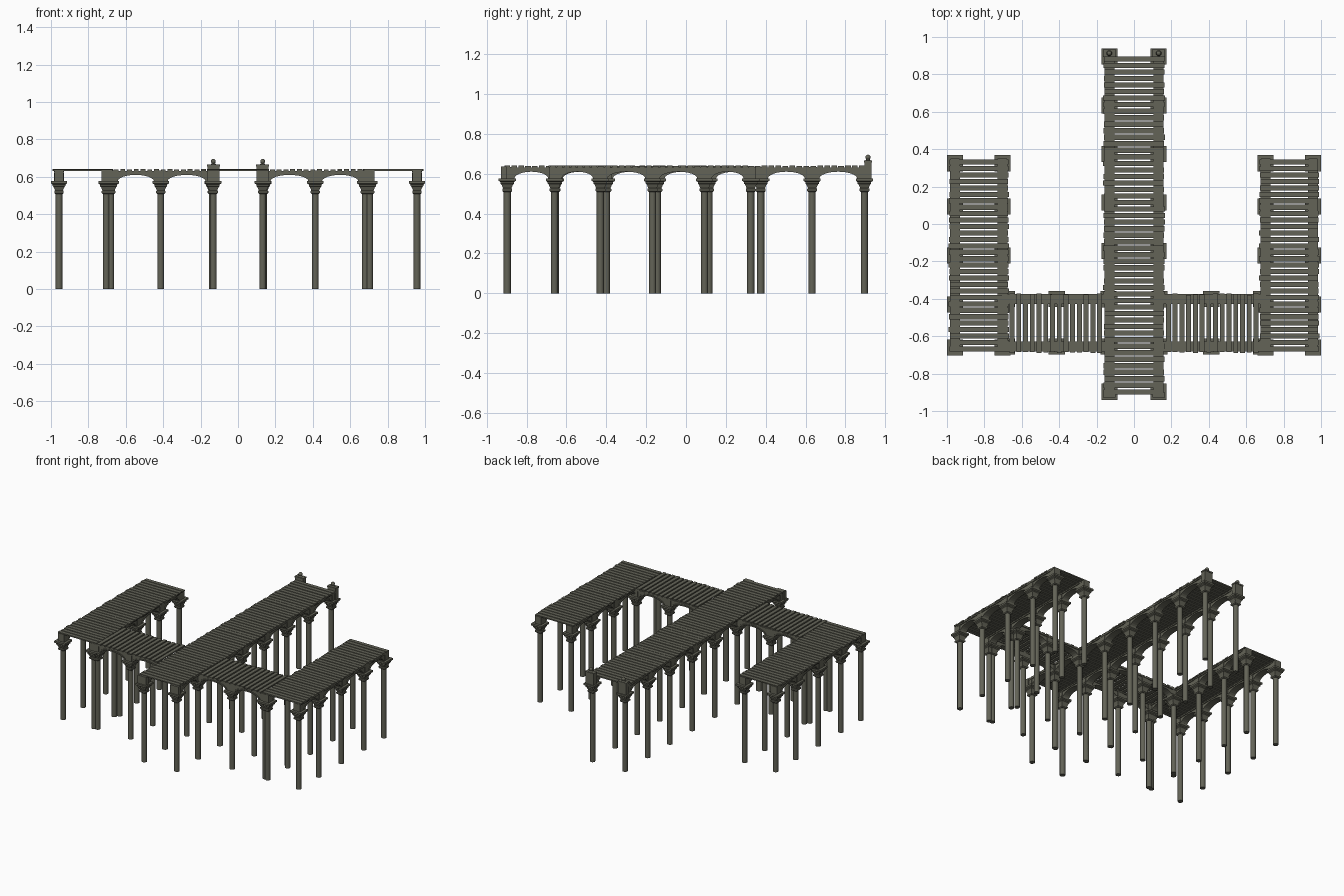
import bpy, bmesh, math, random
from mathutils import Vector

if "Cube" in bpy.data.objects:
    bpy.data.objects.remove(bpy.data.objects["Cube"])
random.seed(4)

mat = bpy.data.materials.new("weathered grey stone")
mat.diffuse_color = (0.125, 0.125, 0.095, 1)
mat.use_nodes = True
mat.node_tree.nodes["Principled BSDF"].inputs["Base Color"].default_value = mat.diffuse_color


def finish(name, bm, smooth=False):
    bmesh.ops.recalc_face_normals(bm, faces=bm.faces)
    me = bpy.data.meshes.new(name)
    bm.to_mesh(me)
    bm.free()
    me.materials.append(mat)
    ob = bpy.data.objects.new(name, me)
    bpy.context.collection.objects.link(ob)
    if smooth:
        bpy.context.view_layer.objects.active = ob
        ob.select_set(True)
        bpy.ops.object.shade_smooth_by_angle(angle=math.radians(40))
        ob.select_set(False)
    return ob


def box(bm, x0, x1, y0, y1, z0, z1):
    r = bmesh.ops.create_cube(bm, size=1)
    for v in r["verts"]:
        v.co = Vector(((x0 + x1) / 2 + v.co.x * (x1 - x0),
                       (y0 + y1) / 2 + v.co.y * (y1 - y0),
                       (z0 + z1) / 2 + v.co.z * (z1 - z0)))


def lathe(bm, x, y, prof, n):
    """Stack of n-sided rings; for n = 4 the radius is the half width."""
    k = math.sqrt(2) if n == 4 else 1
    rings = [[bm.verts.new((x + k * r * math.cos(2 * math.pi * (i + .5) / n),
                            y + k * r * math.sin(2 * math.pi * (i + .5) / n), z))
              for i in range(n)] for r, z in prof]
    for a, b in zip(rings, rings[1:]):
        for i in range(n):
            bm.faces.new((a[i], a[(i + 1) % n], b[(i + 1) % n], b[i]))
    bm.faces.new(rings[0][::-1])
    bm.faces.new(rings[-1])


def strip(bm, low, high, place, half):
    """Solid between a lower and an upper line, extruded to +-half."""
    rows = [[bm.verts.new(place(t, s * half, z)) for (t, z), s in
             ((l, -1), (h, -1), (h, 1), (l, 1))] for l, h in zip(low, high)]
    for a, b in zip(rows, rows[1:]):
        for i in range(4):
            bm.faces.new((a[i], a[(i + 1) % 4], b[(i + 1) % 4], b[i]))
    bm.faces.new(rows[0])
    bm.faces.new(rows[-1][::-1])


CAPITAL = [(.019, .508), (.025, .514), (.025, .524), (.021, .527), (.029, .546),
           (.034, .550), (.034, .558), (.043, .564), (.043, .577)]


def columns(name, pts):
    shaft, cap = bmesh.new(), bmesh.new()
    for x, y in pts:
        lathe(shaft, x, y, [(.0185, 0), (.0185, .512)], 12)
        lathe(cap, x, y, CAPITAL, 4)
        box(cap, x - .025, x + .025, y - .025, y + .025, .575, .633)  # pier block
    finish(name + "_shafts", shaft, True)
    finish(name + "_capitals", cap)


def arcade(name, stops, cross, along_y):
    """Row of arches between the column positions in stops."""
    bm = bmesh.new()

    def place(t, s, z):
        return (cross + s, t, z) if along_y else (t, cross + s, z)
    for a, b in zip(stops, stops[1:]):
        mid, r, n = (a + b) / 2, (b - a) / 2 - .036, 12
        ang = [math.pi * (1 - i / n) for i in range(n + 1)]
        arc = [(mid + r * math.cos(t), .575 + .035 * math.sin(t)) for t in ang]
        outer = [(mid + (r + .010) * math.cos(t), .575 + .044 * math.sin(t)) for t in ang]
        low = [(a, .575)] + arc + [(b, .575)]
        strip(bm, low, [(t, .630) for t, z in low], place, .021)    # spandrel wall
        strip(bm, arc, outer, place, .026)                          # arch moulding
        top = [(a, .622), (b, .622)]
        strip(bm, top, [(t, .632) for t, z in top], place, .027)    # top band
    finish(name, bm)


def deck(name, t0, t1, c0, c1, along_y, gap):
    """Planks laid across the walkway with slightly uneven ends."""
    bm = bmesh.new()
    n = round((t1 - t0) / .035)
    p = (t1 - t0) / n
    for i in range(n):
        a, b = t0 + i * p + gap / 2, t0 + (i + 1) * p - gap / 2
        l, h = c0 + random.uniform(-.004, .004), c1 + random.uniform(-.004, .004)
        z = .640 + random.uniform(-.001, .001)
        if along_y:
            box(bm, l, h, a, b, .631, z)
        else:
            box(bm, a, b, l, h, .631, z)
    finish(name, bm)


# central walkway
mid_y = [-.897, -.655, -.403, -.144, .115, .375, .633, .895]
columns("central_column", [(s * .132, y) for s in (-1, 1) for y in mid_y])
for s in (-1, 1):
    arcade("central_arcade", mid_y, s * .132, True)
deck("central_deck", -.915, .90, -.161, .161, True, .007)

# side walkways and the links joining them to the centre
side_y = [-.66, -.43, -.168, .093, .325]
for s, nm in ((-1, "left"), (1, "right")):
    columns(nm + "_column", [(s * x, y) for x in (.957, .704) for y in side_y])
    for x in (.957, .704):
        arcade(nm + "_arcade", side_y, s * x, True)
    xs = sorted((s * .987, s * .672))
    deck(nm + "_deck", -.685, .348, xs[0], xs[1], True, .007)

    link_x = sorted((s * .68, s * .413, s * .137))
    columns(nm + "_link_column", [(x, y) for x in link_x for y in (-.40, -.655)])
    for y in (-.40, -.655):
        arcade(nm + "_link_arcade", link_x, y, False)
    xs = sorted((s * .67, s * .166))
    deck(nm + "_link_deck", xs[0], xs[1], -.687, -.375, False, .010)

# end blocks at the front, posts with ball finials at the back
blocks, posts, balls = bmesh.new(), bmesh.new(), bmesh.new()
for s in (-1, 1):
    x = s * .132
    box(blocks, x - .034, x + .034, -.928, -.90, .575, .636)
    box(posts, x - .032, x + .032, .896, .930, .575, .660)
    box(posts, x - .035, x + .035, .893, .933, .655, .665)
    lathe(posts, x, .913, [(.016, .665), (.008, .674)], 8)
    lathe(balls, x, .913, [(.0135 * math.sin(math.pi * (i + .2) / 8.4),
                            .682 - .0135 * math.cos(math.pi * (i + .2) / 8.4))
                           for i in range(9)], 12)
finish("front_end_block", blocks)
finish("end_post", posts)
finish("post_ball", balls, True)
